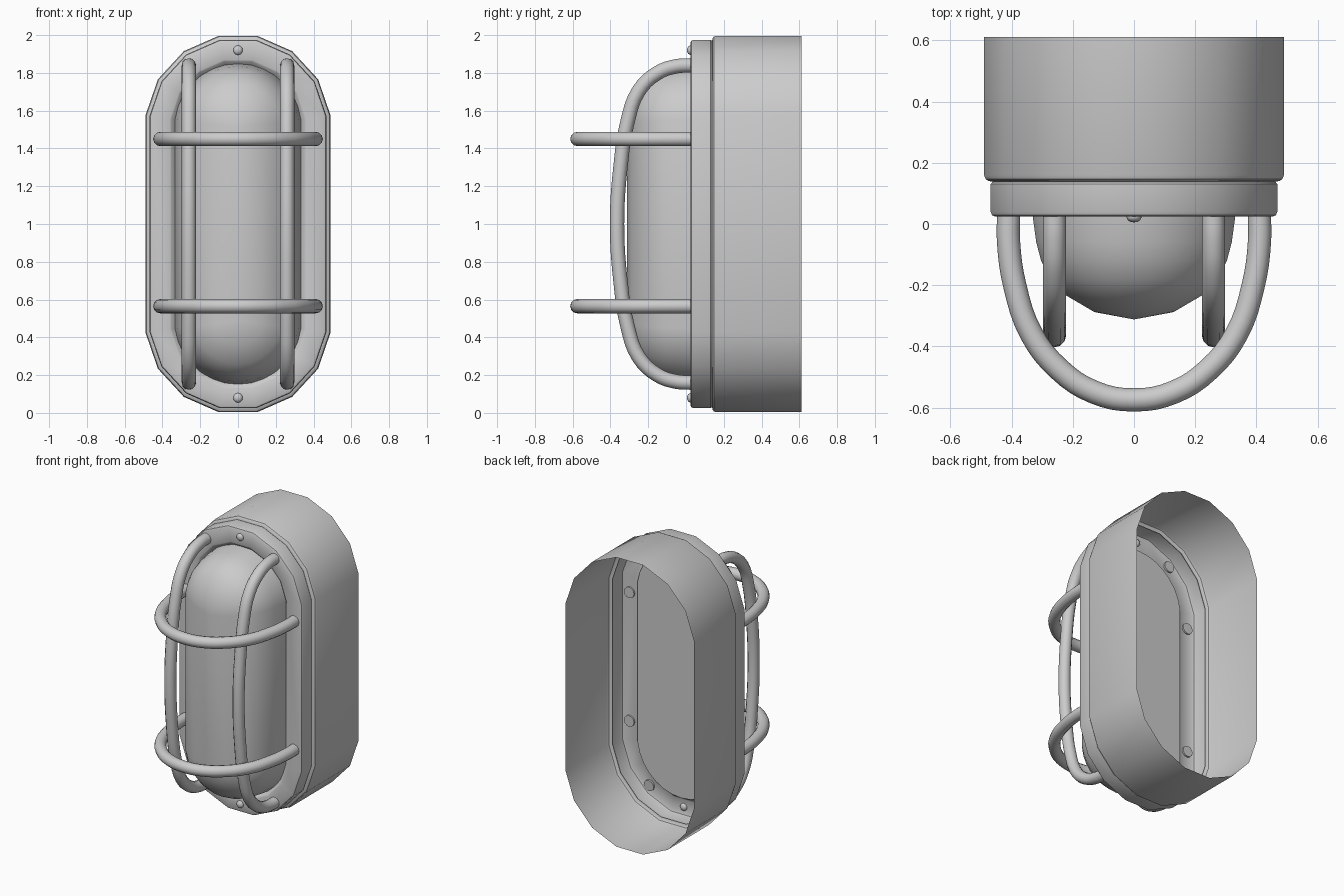
import bpy, bmesh, math

if "Cube" in bpy.data.objects:
    bpy.data.objects.remove(bpy.data.objects["Cube"])


def outline(r, y, n=7, h=0.513):
    """Stadium outline of radius r around z = 1, with n facets on each end arc."""
    a0, a1 = math.radians(7.1), math.radians(172.9)
    pts = []
    for end in (0, 1):
        for i in range(n + 1):
            a = a0 + (a1 - a0) * i / n
            x, z = r * math.cos(a), h + r * math.sin(a)
            pts.append((-x, y, 1 - z) if end else (x, y, 1 + z))
    return pts


def smooth(ob, angle):
    bpy.ops.object.select_all(action='DESELECT')
    ob.select_set(True)
    bpy.context.view_layer.objects.active = ob
    bpy.ops.object.shade_smooth_by_angle(angle=math.radians(angle))


def loft(name, profile, n=7, cap_first=False, cap_last=False, angle=32):
    """Skin a list of (radius, y) stadium rings."""
    bm = bmesh.new()
    rings = [[bm.verts.new(p) for p in outline(r, y, n)] for r, y in profile]
    m = len(rings[0])
    for a, b in zip(rings, rings[1:]):
        for i in range(m):
            j = (i + 1) % m
            bm.faces.new((a[i], a[j], b[j], b[i]))
    if cap_first:
        bm.faces.new(rings[0])
    if cap_last:
        bm.faces.new(rings[-1])
    bmesh.ops.remove_doubles(bm, verts=bm.verts, dist=0.0005)
    bmesh.ops.recalc_face_normals(bm, faces=bm.faces)
    me = bpy.data.meshes.new(name)
    bm.to_mesh(me)
    bm.free()
    ob = bpy.data.objects.new(name, me)
    bpy.context.collection.objects.link(ob)
    smooth(ob, angle)
    return ob


def tube(name, pts, radius=0.038):
    """Round bar through the given points, converted to mesh."""
    cu = bpy.data.curves.new(name, 'CURVE')
    cu.dimensions = '3D'
    cu.bevel_depth = radius
    cu.bevel_resolution = 4
    cu.resolution_u = 4
    cu.use_fill_caps = True
    sp = cu.splines.new('BEZIER')
    sp.bezier_points.add(len(pts) - 1)
    for bp, p in zip(sp.bezier_points, pts):
        bp.co = p
        bp.handle_left_type = bp.handle_right_type = 'AUTO'
    ob = bpy.data.objects.new(name, cu)
    bpy.context.collection.objects.link(ob)
    bpy.ops.object.select_all(action='DESELECT')
    ob.select_set(True)
    bpy.context.view_layer.objects.active = ob
    bpy.ops.object.convert(target='MESH')
    smooth(bpy.context.view_layer.objects.active, 40)


# open-backed housing with stepped front flange and sloped lip around the glass
loft("housing", [(0.494, 0.612), (0.494, 0.16), (0.489, 0.147), (0.480, 0.141),
                 (0.466, 0.138), (0.472, 0.13), (0.472, 0.04), (0.468, 0.029),
                 (0.457, 0.024), (0.363, 0.024), (0.355, 0.028), (0.335, 0.05)])

# domed glass with flat back
loft("glass", [(0.336, 0.05), (0.333, 0.02), (0.322, -0.06), (0.306, -0.12),
               (0.275, -0.18), (0.23, -0.23), (0.13, -0.288), (0.0, -0.312)],
     n=14, cap_first=True, angle=40)

# upright guard bars
half = [(0.035, 0.84), (-0.05, 0.835), (-0.15, 0.80), (-0.25, 0.705),
        (-0.31, 0.54), (-0.345, 0.32)]
path = half + [(-0.365, 0)] + [(y, -z) for y, z in reversed(half)]
for side, x in (("left", -0.26), ("right", 0.26)):
    tube("upright_bar_" + side, [(x, y, 1 + z) for y, z in path])

# cross guard hoops
half = [(0.41, 0.035), (0.41, -0.06), (0.39, -0.2), (0.335, -0.36),
        (0.245, -0.475), (0.13, -0.55)]
path = half + [(0, -0.575)] + [(-x, y) for x, y in reversed(half)]
for level, z in (("lower", 0.565), ("upper", 1.45)):
    tube("cross_hoop_" + level, [(x, y, z) for x, y in path])

# domed screw heads
for level, z in (("lower", 0.08), ("upper", 1.92)):
    bpy.ops.mesh.primitive_uv_sphere_add(segments=16, ring_count=8, radius=0.025,
                                         location=(0, 0.024, z))
    ob = bpy.context.object
    ob.name = "screw_" + level
    ob.scale.y = 0.75
    smooth(ob, 40)
